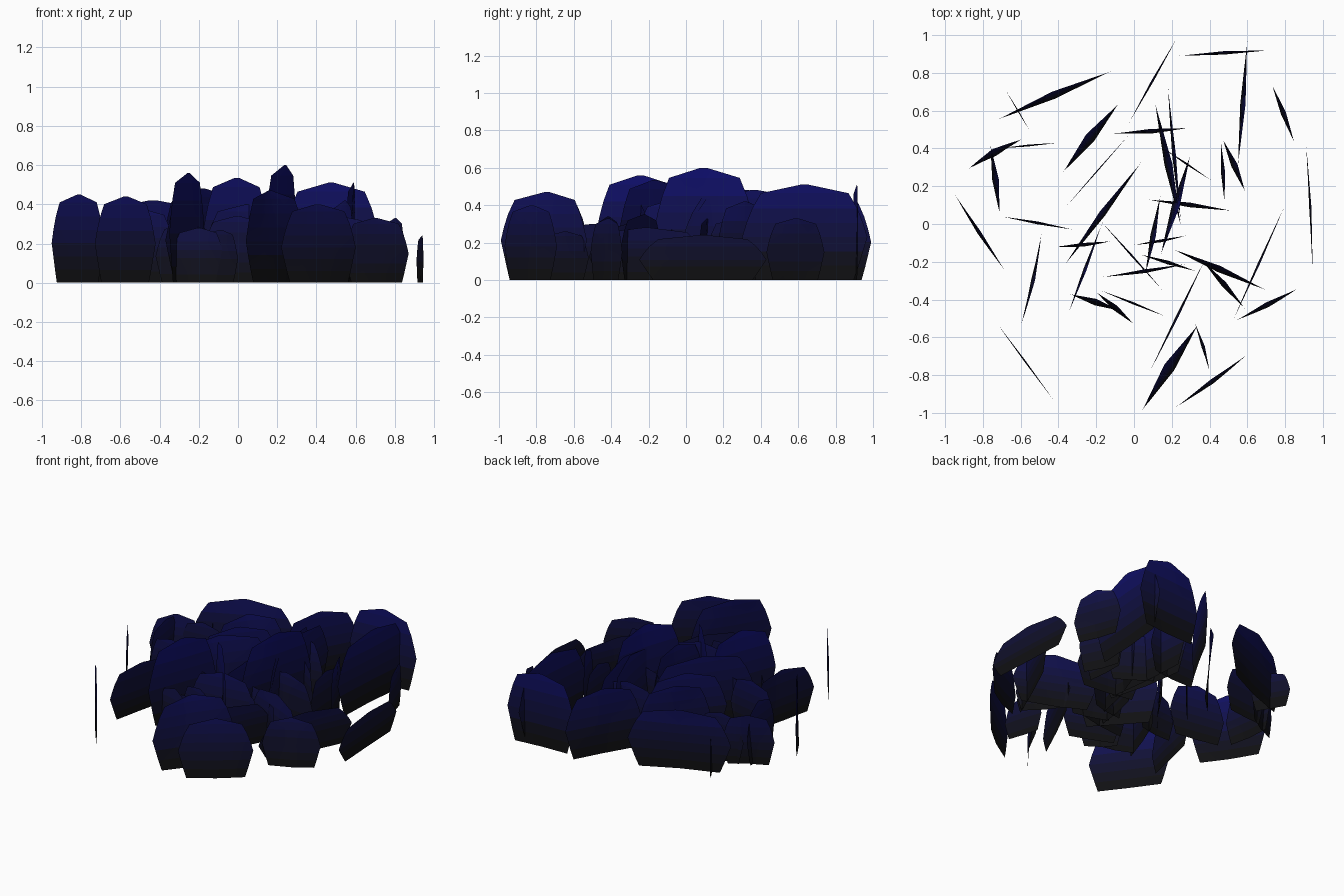
import bpy, bmesh
from mathutils import Vector

if "Cube" in bpy.data.objects:
    bpy.data.objects.remove(bpy.data.objects["Cube"])

# Colour bands: near-black at the ground, deep blue at the tips
BANDS = 10
mats = []
for i in range(BANDS):
    t = i / (BANDS - 1)
    m = bpy.data.materials.new("leaf_shade_%d" % i)
    m.diffuse_color = (0.005, 0.005, 0.006 + 0.16 * t ** 1.5, 1)
    m.use_nodes = True
    m.node_tree.nodes["Principled BSDF"].inputs["Base Color"].default_value = m.diffuse_color
    mats.append(m)

# Leaf outline: (fraction of height, fraction of half width)
OUTLINE = [(0, .78), (.15, .86), (.3, .93), (.45, 1), (.6, .93),
           (.75, .84), (.91, .70), (1, .06)]
COLS = [-1, -.5, 0, .5, 1]


def leaf(name, start, end, h, lean=.02, bend=0):
    """Thin upright leaf sheet standing on the ground between two plan points."""
    a, b = Vector((*start, 0)), Vector((*end, 0))
    mid, half = (a + b) / 2, (b - a) / 2
    n = Vector((-half.y, half.x, 0)).normalized()
    bm = bmesh.new()
    rows = []
    for f, w in OUTLINE:
        row = []
        for c in COLS:
            u = c * w
            off = lean * (f - .45) * (1 - abs(u)) + bend * (1 - u * u)
            row.append(bm.verts.new(mid + half * u + n * off + Vector((0, 0, f * h))))
        rows.append(row)
    for r0, r1 in zip(rows, rows[1:]):
        for i in range(len(COLS) - 1):
            fc = bm.faces.new((r0[i], r0[i + 1], r1[i + 1], r1[i]))
            z = fc.calc_center_median().z
            fc.material_index = min(BANDS - 1, int(z / .58 * BANDS))
            fc.smooth = True
    me = bpy.data.meshes.new(name)
    bm.to_mesh(me)
    bm.free()
    for m in mats:
        me.materials.append(m)
    bpy.context.collection.objects.link(bpy.data.objects.new(name, me))


# Left side
leaf("left_leaf", (-.73, .55), (-.12, .81), .42, .04)
leaf("left_leaf", (-.68, .71), (-.55, .49), .25, .006)
leaf("left_leaf", (-.88, .29), (-.59, .45), .35, .04, .008)
leaf("left_leaf", (-.76, .42), (-.71, .05), .38, .035)
leaf("left_leaf", (-.72, .40), (-.40, .43), .33, .01)
leaf("left_leaf", (-.95, .16), (-.68, -.25), .45, .02, -.005)
leaf("left_leaf", (-.70, .04), (-.32, -.03), .38, .015)
leaf("left_leaf", (-.49, -.05), (-.60, -.54), .34, .02, .01)
leaf("left_leaf", (-.73, -.52), (-.42, -.94), .44, .008)
leaf("left_leaf", (-.38, .27), (-.08, .64), .45, .055)
leaf("left_leaf", (-.37, .08), (-.02, .48), .45, .006)
leaf("left_leaf", (-.37, -.22), (.04, .33), .48, .035)
leaf("left_leaf", (-.42, -.12), (-.12, -.09), .30, .02, -.006)

# Back
leaf("back_leaf", (-.11, .48), (.29, .51), .40, .025, -.005)
leaf("back_leaf", (-.03, .53), (.23, .99), .45, .012)
leaf("back_leaf", (.23, .89), (.72, .92), .51, .018)
leaf("back_leaf", (.60, .97), (.55, .30), .51, .028)
leaf("back_leaf", (.73, .74), (.85, .43), .33, .028)
leaf("back_leaf", (.47, .45), (.59, .17), .42, .035)
leaf("back_leaf", (.46, .44), (.48, .11), .33, .022)

# Dense centre
leaf("centre_leaf", (.11, .65), (.25, -.02), .48, .042)
leaf("centre_leaf", (.18, .73), (.25, 0), .48, .02, -.004)
leaf("centre_leaf", (.30, .37), (.14, -.17), .60, .042)
leaf("centre_leaf", (.14, .41), (.41, .23), .33, .01)
leaf("centre_leaf", (.07, .13), (.52, .07), .33, .025)
leaf("centre_leaf", (.14, .15), (.06, -.27), .43, .03)
leaf("centre_leaf", (0, -.11), (.28, -.06), .28, .015, -.005)
leaf("centre_leaf", (-.18, .02), (.16, -.36), .535, .01)
leaf("centre_leaf", (-.17, -.28), (.28, -.21), .40, .02, -.006)
leaf("centre_leaf", (.03, -.16), (.33, -.25), .30)
leaf("centre_leaf", (-.17, 0), (-.35, -.48), .56, .018)

# Right side
leaf("right_leaf", (.91, .43), (.945, -.25), .24, .012, .005)
leaf("right_leaf", (.80, .10), (.52, -.52), .28, .012)
leaf("right_leaf", (.20, -.13), (.70, -.35), .35, .035)
leaf("right_leaf", (.38, -.18), (.08, -.79), .30, .014)
leaf("right_leaf", (.36, -.19), (.59, -.45), .30, .03)
leaf("right_leaf", (.54, -.51), (.87, -.34), .33, .028, -.004)

# Front
leaf("front_leaf", (-.34, -.37), (-.07, -.46), .28, .035)
leaf("front_leaf", (-.18, -.35), (.17, -.49), .34, .012)
leaf("front_leaf", (-.20, -.36), (0, -.53), .27, .03)
leaf("front_leaf", (.04, -.99), (.34, -.53), .47, .06)
leaf("front_leaf", (.32, -.52), (.40, -.78), .26, .018, .005)
leaf("front_leaf", (.22, -.97), (.60, -.69), .40, .025, -.006)
